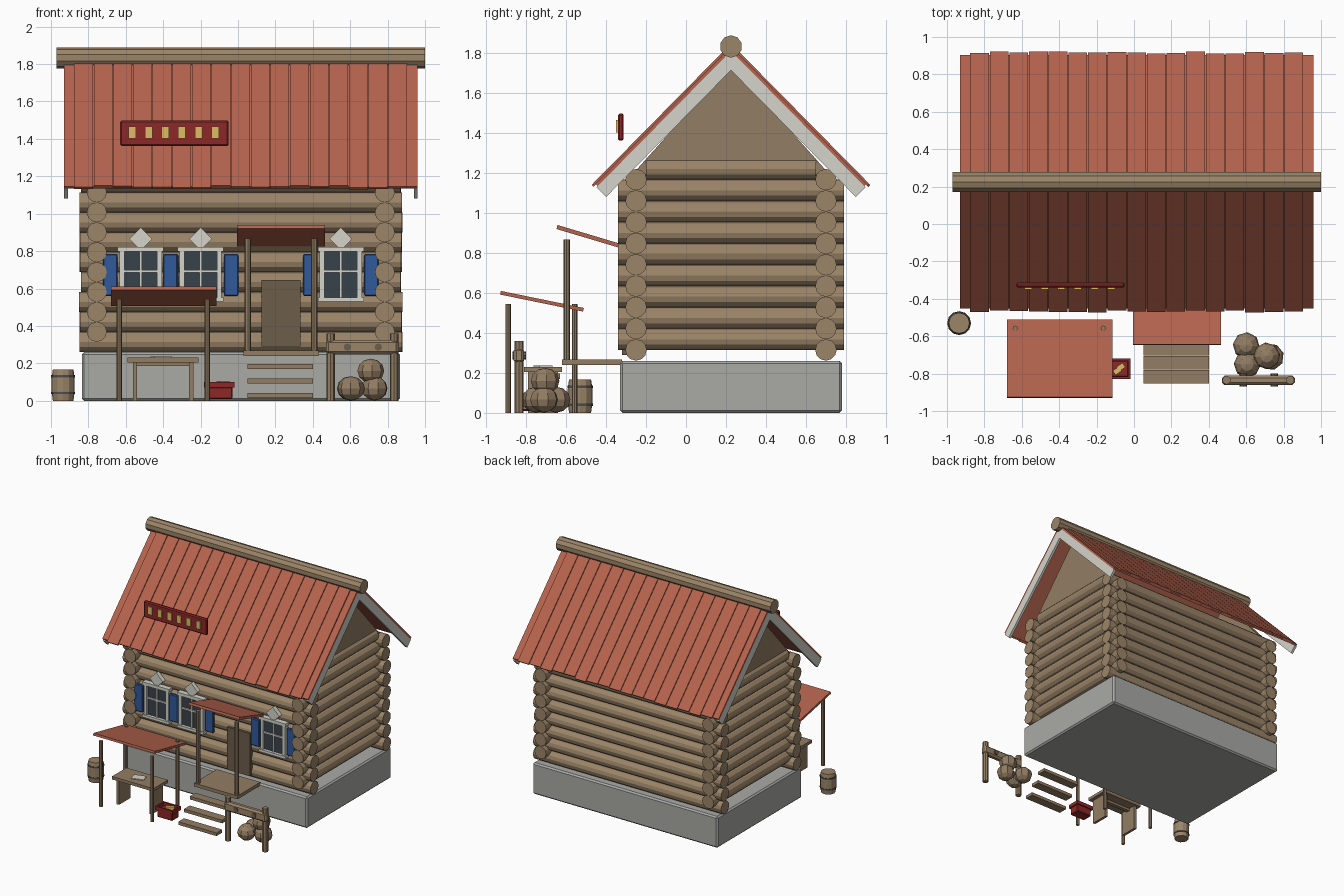
import bpy, bmesh, math, random
from mathutils import Vector, Matrix

if "Cube" in bpy.data.objects:
    bpy.data.objects.remove(bpy.data.objects["Cube"])
random.seed(4)

def mat(name, r, g, b):
    m = bpy.data.materials.new(name)
    m.diffuse_color = (r, g, b, 1)
    m.use_nodes = True
    m.node_tree.nodes["Principled BSDF"].inputs["Base Color"].default_value = m.diffuse_color
    return m

WOOD = mat("log_wood", .33, .235, .14)
PLANK = mat("plank_wood", .29, .205, .125)
DARK = mat("dark_wood", .15, .11, .07)
ROOF = mat("roof_red", .46, .125, .075)
RED = mat("sign_red", .27, .02, .02)
GOLD = mat("gold", .75, .5, .13)
STONE = mat("stone", .4, .4, .38)
WHITE = mat("trim_white", .66, .66, .6)
BLUE = mat("shutter_blue", .03, .1, .33)
GLASS = mat("window_glass", .04, .055, .07)
IRON = mat("iron", .07, .075, .085)

def finish(name, bm, material, bevel=0):
    bmesh.ops.recalc_face_normals(bm, faces=bm.faces)
    me = bpy.data.meshes.new(name)
    bm.to_mesh(me)
    bm.free()
    me.materials.append(material)
    ob = bpy.data.objects.new(name, me)
    bpy.context.collection.objects.link(ob)
    if bevel:
        b = ob.modifiers.new("bevel", 'BEVEL')
        b.width, b.segments = bevel, 1
    return ob

def box(name, x0, x1, y0, y1, z0, z1, m, bevel=0, rot=None):
    bm = bmesh.new()
    M = Matrix.Translation(((x0 + x1) / 2, (y0 + y1) / 2, (z0 + z1) / 2))
    if rot:
        M = M @ rot
    bmesh.ops.create_cube(bm, size=1, matrix=M @ Matrix.Diagonal((x1 - x0, y1 - y0, z1 - z0, 1)))
    return finish(name, bm, m, bevel)

def rod(name, a, b, r, m, sides=10):
    a, b = Vector(a), Vector(b)
    bm = bmesh.new()
    rot = (b - a).to_track_quat('Z', 'Y').to_matrix().to_4x4()
    bmesh.ops.create_cone(bm, cap_ends=True, segments=sides, radius1=r, radius2=r,
                          depth=(b - a).length, matrix=Matrix.Translation((a + b) / 2) @ rot)
    return finish(name, bm, m)

def prism(name, pts, x0, x1, m):
    # closed (y, z) profile pulled along x
    bm = bmesh.new()
    f = bm.faces.new([bm.verts.new((x0, y, z)) for y, z in pts])
    ext = bmesh.ops.extrude_face_region(bm, geom=[f])
    bmesh.ops.translate(bm, vec=(x1 - x0, 0, 0),
                        verts=[v for v in ext["geom"] if isinstance(v, bmesh.types.BMVert)])
    return finish(name, bm, m)

# foundation
box("foundation", -.835, .865, -.33, .78, 0, .26, STONE, .012)

# log walls: long rows and side rows interlock by half a log
STEP, R = .1065, .0535
for i in range(9):
    z = .315 + i * STEP
    for y in (-.25, .7):
        j = random.uniform(0, .012)
        rod("long_log", (-.85 + j, y, z), (.88 - j, y, z), R, WOOD, 12)
    for x in (-.755, .785):
        z2 = z + STEP / 2
        a, b = (-.34, .79) if i < 8 else (-.2, .65)
        rod("side_log", (x, a, z2), (x, b, z2), R, WOOD, 12)

# roof, described as offsets from its outer slope line
YC, EAVE, TOP, DROP = .225, .69, 1.845, .70
L = math.hypot(EAVE, DROP)
def slope(s, t, d):
    # s: mirror side, t: distance down from the ridge, d: depth below the surface
    return (YC + s * (EAVE * t - DROP * d) / L, TOP - (DROP * t + EAVE * d) / L)
def strip(name, s, t0, t1, d0, d1, x0, x1, m):
    # both halves meet on the ridge plane
    pts = [slope(s, t1, d0), slope(s, t1, d1),
           (YC, TOP - d1 * L / EAVE), (YC, TOP - d0 * L / EAVE)]
    prism(name, pts, x0, x1, m)

for s in (-1, 1):
    strip("roof_sheet", s, 0, L - .01, .008, .024, -.93, .96, ROOF)
    for i in range(17):
        x = -.878 + i * .105
        strip("roof_plank", s, 0, L + random.uniform(-.008, .01), -.002, .012, x + .002, x + .102, ROOF)
    for x in (-.93, .94):
        strip("barge_board", s, 0, L, .024, .092, x, x + .02, WHITE)
rod("ridge_log", (-.97, YC, 1.833), (1, YC, 1.833), .056, WOOD, 10)
for x in (-.785, .775):
    prism("gable_panel", [(-.28, 1.18), (.73, 1.18), (YC, 1.745)], x, x + .04, PLANK)

# windows with trim, muntins, crest and shutters
for x in (-.52, -.2, .55):
    box("window_glass", x - .1, x + .1, -.315, -.29, .54, .81, GLASS)
    for s in (-1, 1):
        box("window_jamb", x + s * .1 - .013, x + s * .1 + .013, -.332, -.29, .54, .81, WHITE)
        c = x + s * .163
        box("shutter", c - .039, c + .039, -.33 + s * .002, -.305, .56, .785, BLUE, .006)
    box("window_lintel", x - .123, x + .123, -.34, -.29, .797, .823, WHITE)
    box("window_sill", x - .123, x + .123, -.34, -.29, .53, .552, WHITE)
    box("muntin_upright", x - .007, x + .007, -.325, -.3, .54, .81, WHITE)
    box("muntin_bar", x - .1, x + .1, -.325, -.3, .685, .699, WHITE)
    box("window_crest", x - .043, x + .043, -.33, -.295, .822, .908, WHITE,
        rot=Matrix.Rotation(math.pi / 4, 4, 'Y'))

# door, porch and steps
box("door", .125, .335, -.32, -.285, .29, .645, DARK)
box("porch_deck", .03, .43, -.62, -.32, .24, .268, PLANK)
for x in (.053, .407):
    rod("porch_post", (x, -.597, .25), (x, -.597, .868), .017, PLANK, 8)
prism("porch_canopy", [(-.648, .92), (-.643, .94), (-.325, .845), (-.33, .825)], -.005, .465, ROOF)
for i in range(3):
    y, z = -.667 - i * .075, .183 - i * .077
    box("step", .05, .4, y - .037, y + .037, z - .013, z + .013, PLANK)

# lean-to stall with table
prism("stall_canopy", [(-.93, .592), (-.926, .61), (-.511, .525), (-.515, .507)], -.68, -.115, ROOF)
for x in (-.635, -.165):
    for y in (-.89, -.557):
        rod("stall_post", (x, y, 0), (x, y, .545), .014, PLANK, 8)
box("table_top", -.59, -.21, -.81, -.62, .205, .23, PLANK)
box("table_rail", -.55, -.25, -.73, -.7, .185, .205, PLANK)
for x in (-.55, -.25):
    box("table_leg", x - .011, x + .011, -.79, -.64, 0, .205, PLANK)
box("paper", -.46, -.36, -.75, -.68, .23, .236, WHITE, rot=Matrix.Rotation(.3, 4, 'Z'))

# red brazier with glowing lumps
box("brazier_body", -.17, -.03, -.82, -.73, .01, .075, RED, .006)
for y in (-.828, -.732):
    box("brazier_rim", -.182, -.02, y, y + .012, .07, .1, RED)
for x in (-.182, -.032):
    box("brazier_rim_end", x, x + .012, -.828, -.72, .07, .1, RED)
for x, y in ((-.09, -.785), (-.07, -.765)):
    box("ember", x - .02, x + .02, y - .014, y + .014, .07, .105, GOLD,
        rot=Matrix.Rotation(.6, 4, 'Z'))

# hitching rail and sacks
for x in (.495, .835):
    rod("rail_post", (x, -.835, 0), (x, -.835, .36), .023, PLANK, 8)
box("rail_beam", .47, .86, -.862, -.81, .248, .325, WOOD, .014)
for x in (.585, .75):
    rod("rail_peg", (x, -.868, .287), (x, -.8, .287), .02, DARK, 8)
for x, y, z in ((.605, -.75, .066), (.6, -.65, .066), (.73, -.71, .066), (.71, -.705, .16)):
    bm = bmesh.new()
    bmesh.ops.create_uvsphere(bm, u_segments=8, v_segments=6, radius=.072, matrix=Matrix.Translation(
        (x, y, z)) @ Matrix.Rotation(x * 9, 4, 'Z') @ Matrix.Diagonal((1, 1, .9, 1)))
    finish("sack", bm, PLANK)

# barrel with hoops
bm = bmesh.new()
rings = [[bm.verts.new((-.935 + r * math.cos(a * math.pi / 6), -.53 + r * math.sin(a * math.pi / 6), z))
          for a in range(12)] for z, r in ((0, .055), (.05, .062), (.12, .062), (.168, .055))]
for lo, hi in zip(rings, rings[1:]):
    for a in range(12):
        bm.faces.new((lo[a], lo[(a + 1) % 12], hi[(a + 1) % 12], hi[a]))
bm.faces.new(rings[0])
bm.faces.new(rings[-1])
finish("barrel", bm, WOOD)
for z in (.035, .125):
    rod("barrel_hoop", (-.935, -.53, z), (-.935, -.53, z + .012), .064, IRON, 12)

# sign board with plain gold blocks
box("sign_board", -.63, -.05, -.34, -.312, 1.362, 1.498, RED, .008)
for i in range(6):
    x = -.565 + i * .0885
    box("sign_block", x - .02, x + .02, -.35, -.335, 1.402, 1.466, GOLD)
